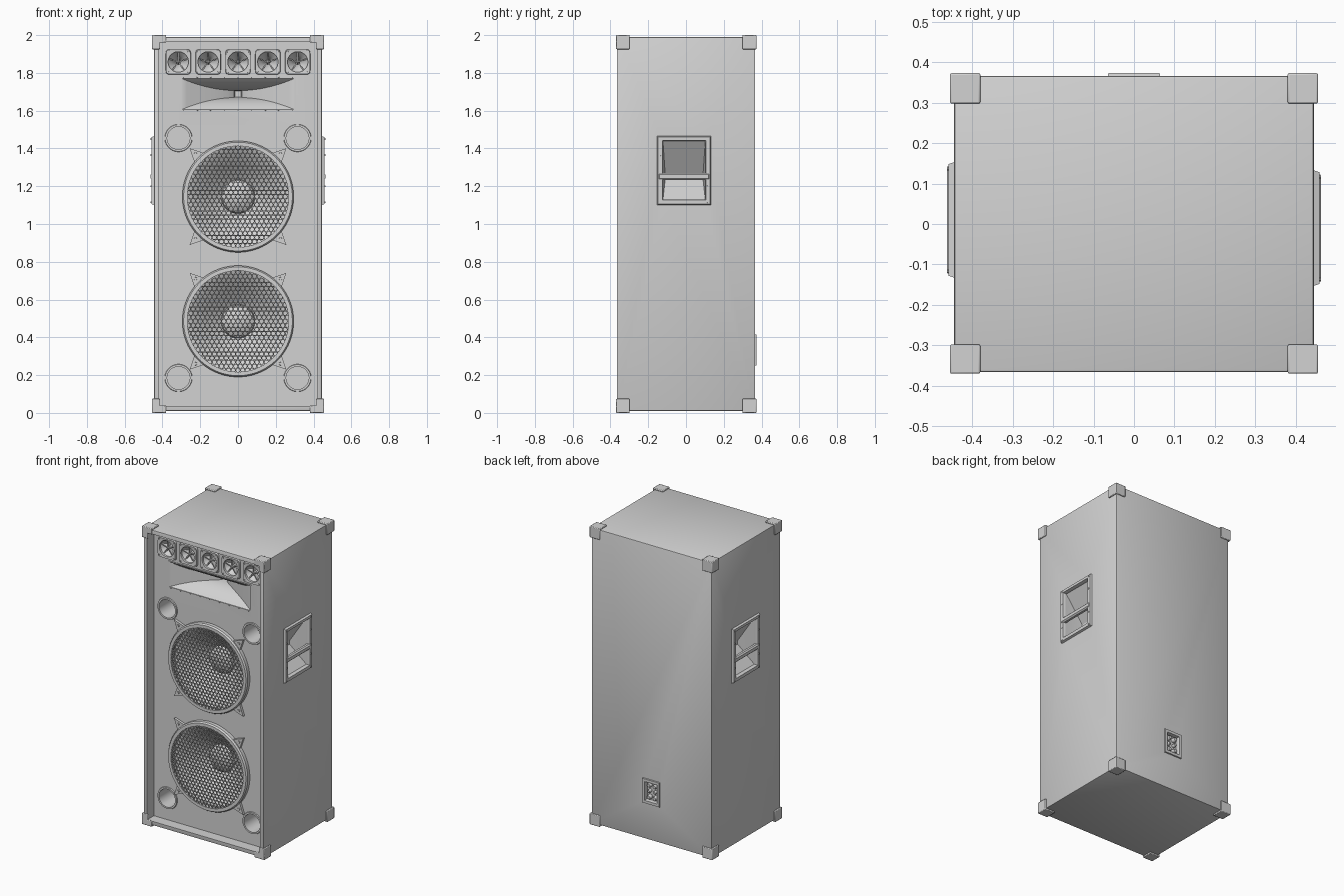
import bpy, bmesh
from math import sin, cos, pi, radians, copysign
from mathutils import Matrix, Vector

old = bpy.data.objects.get("Cube")
if old:
    bpy.data.objects.remove(old, do_unlink=True)

grey = bpy.data.materials.new("cabinet_grey")
grey.use_nodes = True
GREY = (0.65, 0.65, 0.65, 1)
grey.diffuse_color = GREY
for node in grey.node_tree.nodes:
    if node.type == 'BSDF_PRINCIPLED':
        node.inputs["Base Color"].default_value = GREY

parts = []
BAFFLE = -0.295
WOOFERS = (0.485, 1.145)
PORTS = [(x, z) for x in (-0.315, 0.315) for z in (0.185, 1.455)]
TWEETERS = [0.158 * i for i in range(-2, 3)]
TWEETER_Z = 1.858
HORN_Z = 1.688


# Outlines lie in the x-z plane at depth y
def oval(cx, cz, r, y, n=32, power=1.0):
    pts = []
    for i in range(n):
        a = 2 * pi * (i + 0.5) / n
        c, s = cos(a), sin(a)
        pts.append((cx + r * copysign(abs(c) ** power, c), y,
                    cz + r * copysign(abs(s) ** power, s)))
    return pts


def rect(cx, cz, w, h, y):
    return [(cx + sx * w, y, cz + sz * h) for sx, sz in ((-1, -1), (1, -1), (1, 1), (-1, 1))]


# Skin a run of outlines; closed joins the last outline back to the first
def loft(bm, rings, closed=False, turn=0):
    rot = Matrix.Rotation(radians(turn), 3, 'Z')
    loops = [[bm.verts.new(rot @ Vector(p)) for p in ring] for ring in rings]
    pairs = list(zip(loops, loops[1:]))
    if closed:
        pairs.append((loops[-1], loops[0]))
    else:
        bm.faces.new(loops[0])
        bm.faces.new(loops[-1])
    for a, b in pairs:
        for i in range(len(a)):
            j = (i + 1) % len(a)
            bm.faces.new((a[i], a[j], b[j], b[i]))


def lathe(bm, cx, cz, profile, closed=False, n=32, turn=0):
    loft(bm, [oval(cx, cz, r, y, n) for r, y in profile], closed, turn)


def box(bm, lo, hi, spin=Matrix.Identity(4)):
    lo, hi = Vector(lo), Vector(hi)
    m = spin @ Matrix.Translation((lo + hi) / 2) @ Matrix.Diagonal((*(hi - lo), 1))
    bmesh.ops.create_cube(bm, size=1, matrix=m)


def finish(name, bm):
    bmesh.ops.recalc_face_normals(bm, faces=bm.faces)
    mesh = bpy.data.meshes.new(name)
    bm.to_mesh(mesh)
    bm.free()
    mesh.materials.append(grey)
    obj = bpy.data.objects.new(name, mesh)
    bpy.context.collection.objects.link(obj)
    parts.append(obj)
    return obj


# Cabinet block with a recessed front
bm = bmesh.new()
box(bm, (-0.445, -0.366, 0.01), (0.445, 0.366, 1.99))
bmesh.ops.bevel(bm, geom=bm.edges[:], offset=0.006, segments=2, affect='EDGES', profile=0.5)
bm.normal_update()
front = max((f for f in bm.faces if f.normal.y < -0.99), key=lambda f: f.calc_area())
bmesh.ops.inset_region(bm, faces=[front], thickness=0.03)
bmesh.ops.inset_region(bm, faces=[front], thickness=0.0002, depth=-0.071)
cabinet = finish("cabinet", bm)

# Hollows for cones, ports, horns, handles and terminal
bm = bmesh.new()
for z in WOOFERS:
    lathe(bm, 0, z, [(0.268, -0.31), (0.268, -0.285), (0.24, -0.275), (0.17, -0.215), (0.09, -0.165),
                     (0.085, -0.18), (0.06, -0.195), (0.03, -0.203), (0.005, -0.205)], n=48)
for x, z in PORTS:
    lathe(bm, x, z, [(0.06, -0.31), (0.06, -0.17)])
for x in TWEETERS:
    lathe(bm, x, TWEETER_Z, [(0.055, -0.31), (0.055, -0.29), (0.035, -0.27), (0.02, -0.245), (0.012, -0.22)])
mouth = [rect(0, HORN_Z, 0.3, 0.083, -0.31)]
for i in range(12, -1, -1):
    t = i / 12
    w = 0.02 + 0.28 * t ** 1.2
    mouth.append(rect(0, HORN_Z, w, 0.018 + 0.065 * (w / 0.3) ** 2, -0.145 - 0.15 * t))
mouth.append(rect(0, HORN_Z, 0.016, 0.016, -0.12))
loft(bm, mouth)
for turn in (90, -90):
    loft(bm, [rect(-0.01, 1.285, 0.112, 0.155, -0.47), rect(-0.01, 1.285, 0.112, 0.155, -0.435),
              rect(-0.01, 1.25, 0.1, 0.012, -0.32)], turn=turn)
loft(bm, [rect(0, 0.333, 0.045, 0.062, y) for y in (-0.39, -0.345)], turn=180)
cutter = finish("hollow_cutter", bm)
cutter.hide_render = True
parts.remove(cutter)
mod = cabinet.modifiers.new("hollows", 'BOOLEAN')
mod.operation = 'DIFFERENCE'
mod.solver = 'EXACT'
mod.object = cutter
bpy.context.view_layer.objects.active = cabinet
bpy.ops.object.modifier_apply(modifier=mod.name)
bpy.data.objects.remove(cutter, do_unlink=True)

for label, z in zip(("lower", "upper"), WOOFERS):
    # Perforated grille: staggered hexagons with their middles removed
    bm = bmesh.new()
    pitch = 0.025
    row = pitch * cos(pi / 6)
    for j in range(-13, 14):
        for i in range(-13, 14):
            x, dz = (i + (j % 2) / 2) * pitch, j * row
            if x * x + dz * dz < 0.272 ** 2:
                bm.faces.new([bm.verts.new(p) for p in oval(0, 0, pitch / cos(pi / 6) / 2, 0, 6)])
                bm.faces.ensure_lookup_table()
                turn = Matrix.Translation((x, 0, dz)) @ Matrix.Rotation(pi / 6, 4, 'Y')
                bmesh.ops.transform(bm, matrix=turn, verts=bm.faces[-1].verts)
    bmesh.ops.remove_doubles(bm, verts=bm.verts, dist=0.001)
    holes = bm.faces[:]
    bmesh.ops.inset_individual(bm, faces=holes, thickness=0.004)
    bmesh.ops.delete(bm, geom=holes, context='FACES')
    for v in bm.verts:
        r2 = (v.co.x ** 2 + v.co.z ** 2) / 0.28 ** 2
        v.co.y = -0.326 - 0.012 * (1 - r2)
        v.co.z += z
    grille = finish(label + "_grille", bm)
    grille.modifiers.new("thickness", 'SOLIDIFY').thickness = 0.004

    # Grille rim with four pointed clamps
    bm = bmesh.new()
    lathe(bm, 0, z, [(0.295, BAFFLE), (0.295, -0.318), (0.288, -0.328), (0.268, -0.328), (0.268, BAFFLE)], True, 64)
    finish(label + "_grille_rim", bm)
    bm = bmesh.new()
    for k in range(4):
        a = pi / 4 + k * pi / 2
        out, side = Vector((cos(a), 0, sin(a))), Vector((-sin(a), 0, cos(a)))
        base = Vector((0, 0, z))
        tri = [base + out * 0.28 + side * 0.04, base + out * 0.362, base + out * 0.28 - side * 0.04]
        loft(bm, [[p + Vector((0, y, 0)) for p in tri] for y in (-0.292, -0.312)])
        screw = base + out * 0.318
        lathe(bm, screw.x, screw.z, [(0.009, -0.31), (0.008, -0.318)], n=12)
    finish(label + "_grille_clamps", bm)

# Port rims
bm = bmesh.new()
for x, z in PORTS:
    lathe(bm, x, z, [(0.073, BAFFLE), (0.071, -0.302), (0.06, -0.302), (0.06, BAFFLE)], True)
finish("port_rims", bm)

# Tweeter plates, spiders and screws
plates, spiders = bmesh.new(), bmesh.new()
for x in TWEETERS:
    loft(plates, [oval(x, TWEETER_Z, 0.067, BAFFLE, power=0.25), oval(x, TWEETER_Z, 0.065, -0.307, power=0.25),
                  oval(x, TWEETER_Z, 0.054, -0.305), oval(x, TWEETER_Z, 0.054, BAFFLE)], True)
    for sx in (-1, 1):
        for sz in (-1, 1):
            lathe(plates, x + sx * 0.054, TWEETER_Z + sz * 0.054, [(0.005, -0.3), (0.004, -0.311)], n=8)
    lathe(spiders, x, TWEETER_Z, [(0.013, -0.235), (0.012, -0.275), (0.006, -0.29), (0.001, -0.294)], n=16)
    for k in range(5):
        spin = Matrix.Translation((x, 0, TWEETER_Z)) @ Matrix.Rotation(pi / 2 + k * 2 * pi / 5 + pi, 4, 'Y')
        box(spiders, (0.005, -0.29, -0.003), (0.05, -0.262, 0.003), spin)
finish("tweeter_plates", plates)
finish("tweeter_spiders", spiders)

# Horn lip with screw rows
bm = bmesh.new()
loft(bm, [rect(0, HORN_Z, 0.308, 0.09, BAFFLE), rect(0, HORN_Z, 0.308, 0.09, -0.299),
          rect(0, HORN_Z, 0.3, 0.083, -0.299), rect(0, HORN_Z, 0.3, 0.083, BAFFLE)], True)
for i in range(-4, 5):
    for s in (-1, 1):
        lathe(bm, i * 0.072, HORN_Z + s * 0.087, [(0.004, -0.297), (0.003, -0.303)], n=8)
finish("horn_lip", bm)

# Side handles
for label, turn in (("left", 90), ("right", -90)):
    bm = bmesh.new()
    loft(bm, [rect(-0.01, 1.283, 0.143, 0.182, -0.444), rect(-0.01, 1.283, 0.138, 0.177, -0.459),
              rect(-0.01, 1.285, 0.115, 0.158, -0.459), rect(-0.01, 1.285, 0.111, 0.154, -0.444)], True, turn)
    loft(bm, [rect(-0.01, 1.252, 0.135, 0.018, -0.44), rect(-0.01, 1.252, 0.135, 0.018, -0.455),
              rect(-0.01, 1.252, 0.13, 0.01, -0.463)], turn=turn)
    for x in (-0.137, 0.117):
        for z in (1.115, 1.2, 1.365, 1.45):
            lathe(bm, x, z, [(0.006, -0.455), (0.005, -0.462)], n=8, turn=turn)
    finish(label + "_handle", bm)

# Rear terminal plate with sockets
bm = bmesh.new()
loft(bm, [rect(0, 0.333, 0.065, 0.083, -0.364), rect(0, 0.333, 0.063, 0.081, -0.374),
          rect(0, 0.333, 0.046, 0.063, -0.374), rect(0, 0.333, 0.044, 0.061, -0.364)], True, 180)
for x in (-0.021, 0.021):
    for z, r in ((0.293, 0.015), (0.333, 0.011), (0.372, 0.015)):
        lathe(bm, x, z, [(r, -0.343), (r, -0.36), (r * 0.7, -0.368)], n=16, turn=180)
finish("terminal_plate", bm)

# Corner protectors: thin plates wrapping each corner, ridged on top and bottom
bm = bmesh.new()
X, Y, H, S, T = 0.455, 0.373, 1.0, 0.075, 0.012
for sx in (-1, 1):
    for sy in (-1, 1):
        for sz in (-1, 1):
            def plate(dx, dy, dz):
                c = Vector((sx * X, sy * Y, 1 + sz * H))
                d = c - Vector((sx * dx, sy * dy, sz * dz))
                box(bm, [min(p) for p in zip(c, d)], [max(p) for p in zip(c, d)])
            plate(S, S, T)
            plate(T, S, S)
            if sy > 0:
                plate(S, T, S)
            else:
                plate(S, T, 0.04)
                plate(0.043, T, S)
for v in bm.verts:
    v.co.y = max(v.co.y, -0.37)
corners = finish("corner_protectors", bm)
bevel = corners.modifiers.new("rounding", 'BEVEL')
bevel.width, bevel.segments = 0.004, 2

# Smooth shading that keeps edges sharp
bpy.ops.object.select_all(action='DESELECT')
for obj in parts:
    obj.select_set(True)
bpy.context.view_layer.objects.active = cabinet
bpy.ops.object.shade_smooth_by_angle(angle=radians(30))
